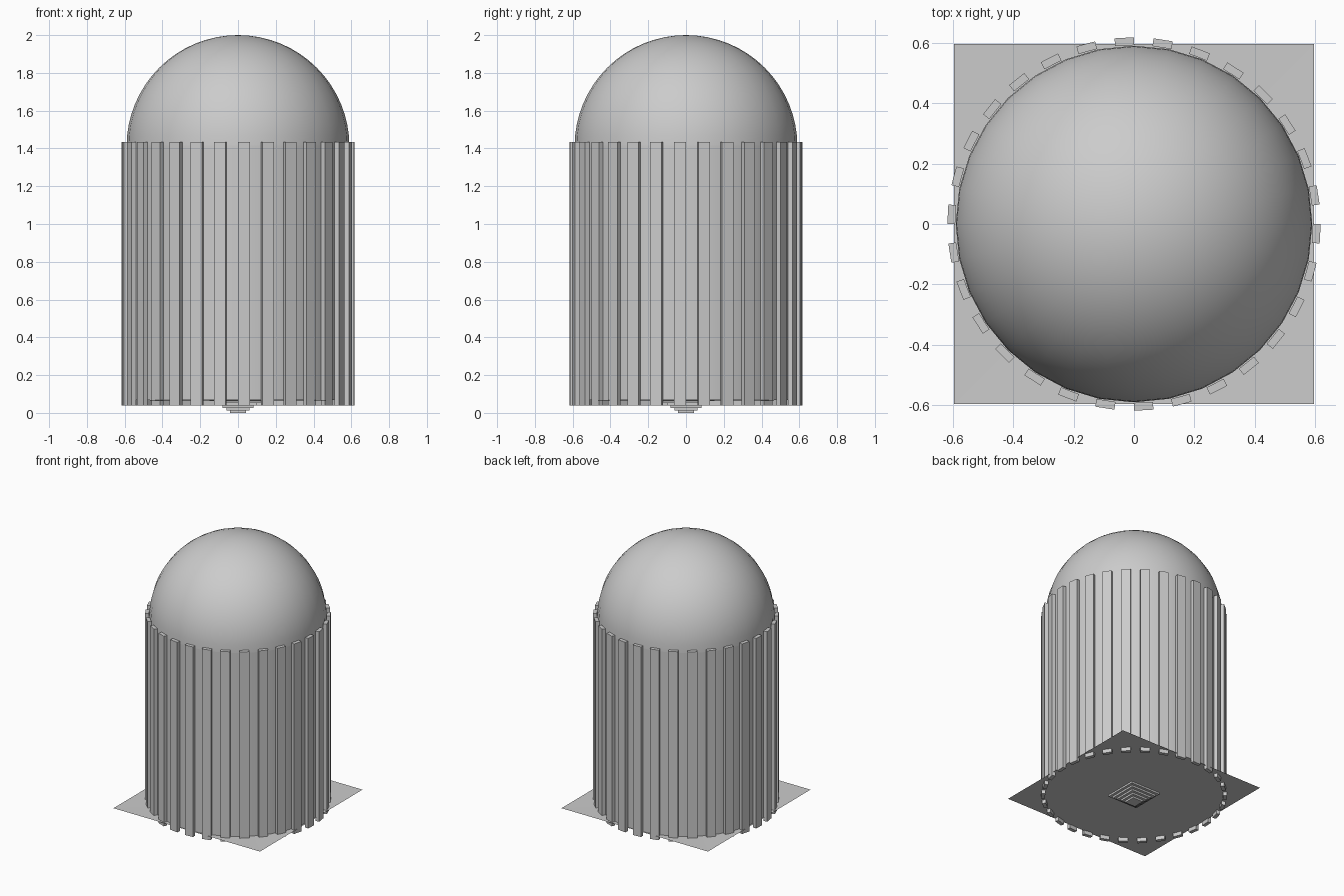
import bpy, bmesh, math
from mathutils import Matrix, Vector

if "Cube" in bpy.data.objects:
    bpy.data.objects.remove(bpy.data.objects["Cube"])

SEG = 32


def make_object(name, bm, smooth=False):
    bmesh.ops.recalc_face_normals(bm, faces=bm.faces)
    mesh = bpy.data.meshes.new(name)
    bm.to_mesh(mesh)
    bm.free()
    obj = bpy.data.objects.new(name, mesh)
    bpy.context.collection.objects.link(obj)
    if smooth:
        bpy.ops.object.select_all(action='DESELECT')
        obj.select_set(True)
        bpy.context.view_layer.objects.active = obj
        bpy.ops.object.shade_smooth_by_angle(angle=math.radians(30))
    return obj


def stack(bm, rings):
    """Bridge a list of equally sized vertex rings with quads."""
    n = len(rings[0])
    loops = [[bm.verts.new(p) for p in ring] for ring in rings]
    for a, b in zip(loops, loops[1:]):
        for i in range(n):
            j = (i + 1) % n
            bm.faces.new((a[i], a[j], b[j], b[i]))
    return loops


def circle(r, z):
    return [(r * math.cos(math.tau * i / SEG), r * math.sin(math.tau * i / SEG), z)
            for i in range(SEG)]


def square(h, z):
    return [(-h, -h, z), (h, -h, z), (h, h, z), (-h, h, z)]


# cylindrical body
bm = bmesh.new()
loops = stack(bm, [circle(0.592, 0.068), circle(0.592, 1.415)])
make_object("body", bm, True)

# hemispherical dome
bm = bmesh.new()
R, CZ, RINGS = 0.59, 1.41, 16
rings = []
for k in range(RINGS):
    a = math.pi / 2 * k / RINGS
    rings.append(circle(R * math.cos(a), CZ + R * math.sin(a)))
loops = stack(bm, rings)
tip = bm.verts.new((0, 0, CZ + R))
for i in range(SEG):
    bm.faces.new((loops[-1][i], loops[-1][(i + 1) % SEG], tip))
make_object("dome", bm, True)

# ring of vertical slats
bm = bmesh.new()
for k in range(30):
    m = (Matrix.Rotation(math.radians(12 * k - 3), 4, 'Z')
         @ Matrix.Translation((0.604, 0, 0.7375))
         @ Matrix.Diagonal(Vector((0.026, 0.064, 1.395, 1))))
    bmesh.ops.create_cube(bm, size=1, matrix=m)
make_object("wall_slats", bm)

# thin square base sheet with a small stepped pyramid beneath
bm = bmesh.new()
rings = [square(0.595, 0.068), square(0.12, 0.064)]
h, z = 0.12, 0.064
for k in range(5):
    z2 = 0.064 * (1 - (k + 1) / 5)
    rings += [square(h, z2)]
    h -= 0.0195
    rings += [square(h, z2)]
loops = stack(bm, rings)
bm.faces.new(loops[-1])
make_object("stepped_base", bm)
